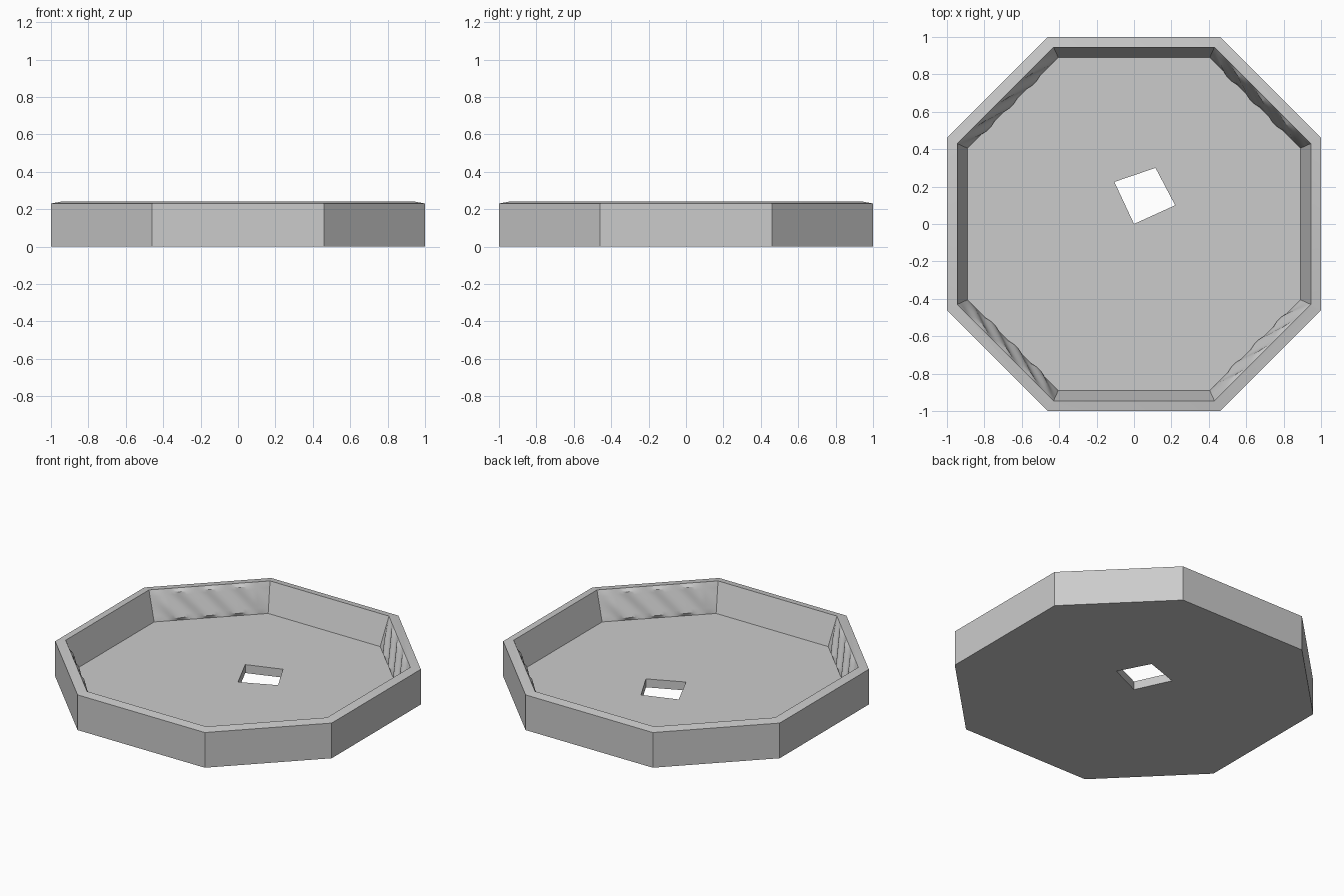
import bpy, bmesh, math
from mathutils import Vector

cube = bpy.data.objects.get("Cube")
if cube:
    bpy.data.objects.remove(cube)

grey = bpy.data.materials.new("plain_grey")
grey.use_nodes = True
grey.diffuse_color = (0.6, 0.6, 0.6, 1)
grey.node_tree.nodes["Principled BSDF"].inputs["Base Color"].default_value = (0.6, 0.6, 0.6, 1)

RIM_OUT, RIM_IN, FLOOR = 0.23, 0.24, 0.055
ROWS, COLS, RIB = 10, 40, 0.014


def octagon(a, b, z):
    """Corners of a square with cut corners, counter-clockwise."""
    quarter = [(b, -a), (a, -b)]
    pts = []
    for _ in range(4):
        pts += [Vector((x, y, z)) for x, y in quarter]
        quarter = [(-y, x) for x, y in quarter]
    return pts


bm = bmesh.new()


def add_ring(points):
    return [bm.verts.new(p) for p in points]


def loop_edges(ring):
    edges = []
    for i, v in enumerate(ring):
        pair = (v, ring[(i + 1) % len(ring)])
        edges.append(bm.edges.get(pair) or bm.edges.new(pair))
    return edges


def bridge(low, high):
    n = len(low)
    return [bm.faces.new((low[i], low[(i + 1) % n], high[(i + 1) % n], high[i])) for i in range(n)]


# Outer walls
base = add_ring(octagon(1, 0.46, 0))
outer = add_ring(octagon(1, 0.46, RIM_OUT))
bridge(base, outer)

# Inner walls, with slanted shallow ribs on the diagonal sides
top, bottom = octagon(0.945, 0.43, RIM_IN), octagon(0.89, 0.405, FLOOR)
columns, starts = [], []
for i in range(8):
    j = (i + 1) % 8
    diagonal = i % 2 == 0
    inward = -(top[i] + top[j])
    inward.z = 0
    inward.normalize()
    starts.append(len(columns))
    count = COLS if diagonal else 1
    for k in range(count):
        t = k / count
        column = []
        for r in range(ROWS + 1):
            v = r / ROWS
            p = bottom[i].lerp(bottom[j], t).lerp(top[i].lerp(top[j], t), v)
            if diagonal:
                fade = min(1, 10 * v, 10 * (1 - v), 8 * t, 8 * (1 - t))
                p += inward * RIB * fade * math.cos(math.pi * (4 * (1 - t) + v)) ** 2
            column.append(bm.verts.new(p))
        columns.append(column)
rows = [[c[r] for c in columns] for r in range(ROWS + 1)]
for r in range(ROWS):
    for face in bridge(rows[r], rows[r + 1]):
        face.smooth = True

# Sloping rim, one face per side
rim = rows[-1]
starts.append(len(rim))
for i in range(8):
    edge = [rim[k % len(rim)] for k in range(starts[i], starts[i + 1] + 1)]
    bm.faces.new([outer[i], outer[(i + 1) % 8]] + edge[::-1])

# Tilted square hole through the floor
hole = [(0, 0), (0.22, 0.1), (0.115, 0.3), (-0.105, 0.225)]
hole_low = add_ring([(x, y, 0) for x, y in hole])
hole_high = add_ring([(x, y, FLOOR) for x, y in hole])
bridge(hole_low, hole_high)

# Floor and underside, each filled around the hole
for ring, opening, up in ((rows[0], hole_high, 1), (base, hole_low, -1)):
    bmesh.ops.triangle_fill(bm, use_beauty=True, normal=(0, 0, up),
                            edges=loop_edges(ring) + loop_edges(opening))

bmesh.ops.recalc_face_normals(bm, faces=bm.faces)
mesh = bpy.data.meshes.new("octagonal_tray")
bm.to_mesh(mesh)
bm.free()
mesh.materials.append(grey)
tray = bpy.data.objects.new("octagonal_tray", mesh)
bpy.context.collection.objects.link(tray)
bpy.context.view_layer.objects.active = tray
tray.select_set(True)
bpy.ops.object.shade_smooth_by_angle(angle=math.radians(25))
